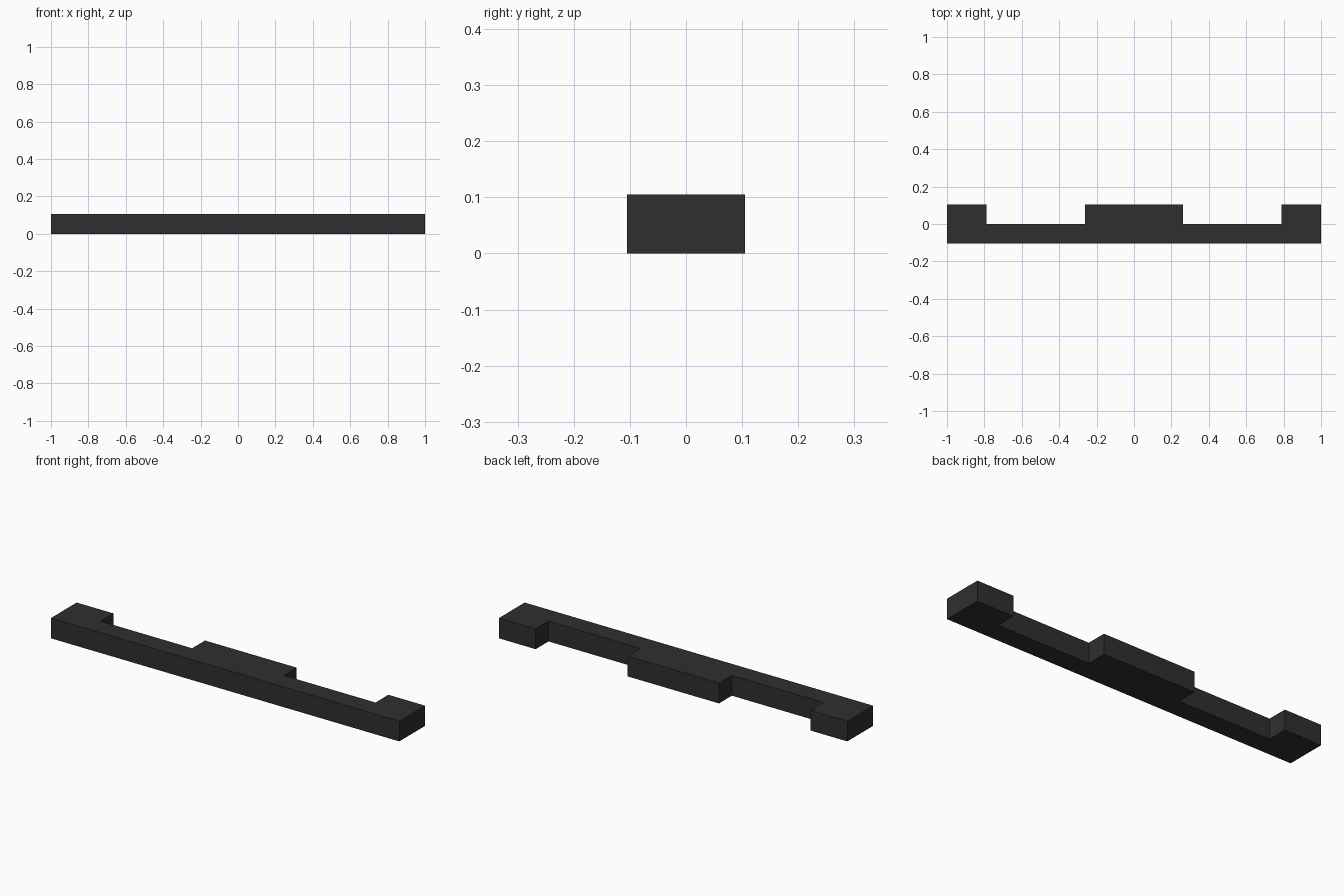
import bpy
import bmesh

cube = bpy.data.objects.get("Cube")
if cube:
    bpy.data.objects.remove(cube, do_unlink=True)

U = 2 / 19  # one block unit: the bar is 19 units long, 2 deep, 1 high

# Single dark material
mat = bpy.data.materials.new("charcoal")
mat.use_nodes = True
colour = (0.028, 0.028, 0.028, 1)
mat.diffuse_color = colour
bsdf = mat.node_tree.nodes["Principled BSDF"]
bsdf.inputs["Base Color"].default_value = colour
bsdf.inputs["Roughness"].default_value = 0.8

# Right half of the plan outline in units, front to back, then mirrored
half = [(9.5, -1), (9.5, 1), (7.5, 1), (7.5, 0), (2.5, 0), (2.5, 1)]
outline = half + [(-x, y) for x, y in reversed(half)]

# Notched bar: plan outline extruded upward
bm = bmesh.new()
base = bm.faces.new([bm.verts.new((x * U, y * U, 0)) for x, y in outline])
top = bmesh.ops.extrude_face_region(bm, geom=[base], use_keep_orig=True)
bmesh.ops.translate(bm, vec=(0, 0, U),
                    verts=[g for g in top["geom"] if isinstance(g, bmesh.types.BMVert)])
bmesh.ops.recalc_face_normals(bm, faces=bm.faces[:])

mesh = bpy.data.meshes.new("notched_bar")
bm.to_mesh(mesh)
bm.free()
mesh.materials.append(mat)
bar = bpy.data.objects.new("notched_bar", mesh)
bpy.context.collection.objects.link(bar)
